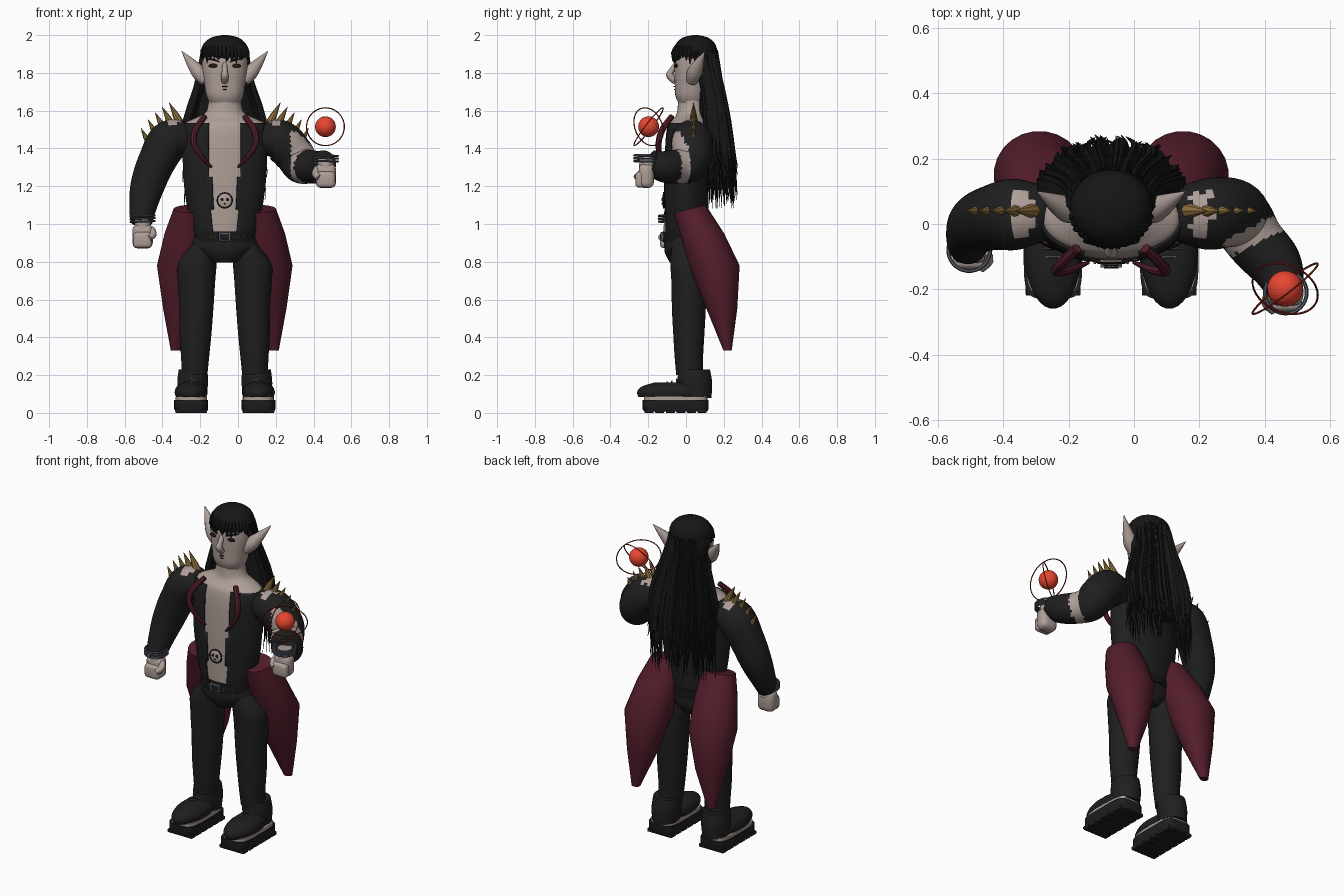
import bpy, bmesh, math, random
from mathutils import Vector, Matrix

random.seed(4)
if bpy.data.objects.get("Cube"):
    bpy.data.objects.remove(bpy.data.objects["Cube"])
CENTRE_X = -0.07


def material(name, *rgb):
    m = bpy.data.materials.new(name)
    m.use_nodes = True
    m.diffuse_color = (*rgb, 1)
    m.node_tree.nodes["Principled BSDF"].inputs["Base Color"].default_value = (*rgb, 1)
    return m


skin = material("pale skin", .42, .34, .31)
black = material("black cloth", .0135, .0135, .0135)
hair = material("black hair", .008, .008, .008)
wine = material("wine red", .088, .0125, .024)
gold = material("gold", .3, .18, .055)
metal = material("blue steel", .09, .1, .14)
glow = material("orb red", .8, .06, .03)
ringred = material("dark ring red", .26, .018, .012)


def put(bm, name, mats, rule=None, angle=35):
    """Turn a bmesh into a named, shaded object."""
    bmesh.ops.recalc_face_normals(bm, faces=bm.faces)
    for f in bm.faces:
        f.smooth = True
        if rule:
            f.material_index = rule(f.calc_center_median(), f.normal)
    me = bpy.data.meshes.new(name)
    bm.to_mesh(me)
    bm.free()
    for m in mats if isinstance(mats, list) else [mats]:
        me.materials.append(m)
    me.set_sharp_from_angle(angle=math.radians(angle))
    ob = bpy.data.objects.new(name, me)
    ob.location.x = CENTRE_X
    bpy.context.collection.objects.link(ob)
    return ob


def bridge(bm, rings, caps=True):
    loops = [[bm.verts.new(p) for p in r] for r in rings]
    n = len(loops[0])
    for a, b in zip(loops, loops[1:]):
        for i in range(n):
            bm.faces.new((a[i], a[(i + 1) % n], b[(i + 1) % n], b[i]))
    if caps:
        bm.faces.new(loops[0])
        bm.faces.new(loops[-1])


def smooth_path(pts, steps):
    """Catmull-Rom resampling of vectors of any size."""
    pts = [Vector(p) for p in pts]
    if steps == 1:
        return pts
    ext = [pts[0]] + pts + [pts[-1]]
    out = []
    for a, b, c, d in zip(ext, ext[1:], ext[2:], ext[3:]):
        for k in range(steps):
            t = k / steps
            out.append(b + (c - a) * (t / 2) + (a * 2 - b * 5 + c * 4 - d) * (t * t / 2)
                       + (b * 3 - a - c * 3 + d) * (t ** 3 / 2))
    return out + [pts[-1]]


def stack(bm, rows, n=32, power=2, steps=3, caps=True):
    """Loft of rounded sections given as (z, cx, cy, rx, ry)."""
    rings = []
    for z, cx, cy, rx, ry in smooth_path(rows, steps):
        ring = []
        for i in range(n):
            a = 2 * math.pi * (i + .5) / n
            c, s = math.cos(a), math.sin(a)
            ring.append((cx + rx * math.copysign(abs(c) ** (2 / power), c),
                         cy + ry * math.copysign(abs(s) ** (2 / power), s), z))
        rings.append(ring)
    bridge(bm, rings, caps)
    return bm


def tube(bm, pts, n=12, steps=4):
    """Round tube through (x, y, z, radius) points."""
    path = smooth_path(pts, steps)
    pos = [p.to_3d() for p in path]
    q, old, rings = None, None, []
    for i, p in enumerate(pos):
        t = (pos[min(i + 1, len(pos) - 1)] - pos[max(i - 1, 0)]).normalized()
        q = old.rotation_difference(t) @ q if q else t.to_track_quat('Z', 'Y')
        old = t
        rings.append([p + q @ Vector((math.cos(a), math.sin(a), 0)) * path[i][3]
                      for a in (2 * math.pi * k / n for k in range(n))])
    bridge(bm, rings)
    return bm


def ball(bm, loc, size, seg=20):
    bmesh.ops.create_uvsphere(bm, u_segments=seg, v_segments=seg // 2, radius=1,
                              matrix=Matrix.Translation(loc) @ Matrix.Diagonal((*size, 1)))
    return bm


def box(bm, loc, size, bevel=.012):
    part = bmesh.new()
    bmesh.ops.create_cube(part, size=1, matrix=Matrix.Translation(loc) @ Matrix.Diagonal((*size, 1)))
    bmesh.ops.bevel(part, geom=part.edges[:], offset=bevel, segments=3, profile=.5, affect='EDGES')
    tmp = bpy.data.meshes.new("tmp")
    part.to_mesh(tmp)
    part.free()
    bm.from_mesh(tmp)
    bpy.data.meshes.remove(tmp)
    return bm


def ring(bm, loc, u, v, radius, thick):
    """Hoop spanned by the two directions u and v."""
    pts = []
    for k in range(41):
        a = 2 * math.pi * k / 40
        p = Vector(loc) + (Vector(u) * math.cos(a) + Vector(v) * math.sin(a)) * radius
        pts.append((*p, thick))
    return tube(bm, pts, 6, 1)


# Torso, neck and open jacket
coat = [(.93, 0, 0, .16, .115), (1.0, 0, 0, .18, .118), (1.12, 0, 0, .205, .12), (1.25, 0, 0, .22, .122),
        (1.4, 0, .005, .224, .125), (1.49, 0, .012, .226, .125), (1.535, 0, .018, .218, .118)]
body = [(z, x, y, rx - .01, ry - .01) for z, x, y, rx, ry in coat]
body += [(1.56, 0, .025, .16, .09), (1.6, 0, .03, .095, .076), (1.72, 0, .03, .086, .07)]
put(stack(bmesh.new(), body), "torso", skin)
bm = stack(bmesh.new(), coat, n=72, caps=False)
front = [f for f in bm.faces for c in [f.calc_center_median()]
         if c.y < 0 and abs(c.x) < .062 + (c.z - .95) * .045]
bmesh.ops.delete(bm, geom=front, context='FACES')
jacket = put(bm, "jacket", black)
thick = jacket.modifiers.new("thickness", 'SOLIDIFY')
thick.thickness = .008

# Hips, belt, buckle and studs
put(stack(bmesh.new(), [(.795, 0, 0, .075, .085), (.84, 0, 0, .135, .11), (.88, 0, 0, .175, .116),
                        (.95, 0, 0, .155, .114)]), "hips", black)
put(stack(bmesh.new(), [(.905, 0, 0, .165, .124), (.96, 0, 0, .16, .122)], steps=1), "belt", hair)
put(box(bmesh.new(), (0, -.126, .933), (.066, .016, .048), .004), "belt_buckle", metal)
put(box(bmesh.new(), (0, -.134, .933), (.044, .006, .028), .002), "buckle_centre", black)
bm = bmesh.new()
for s in (-1, 1):
    for x in (.05, .075, .1):
        ball(bm, (s * x, -.124 * math.sqrt(1 - (x / .163) ** 2), .933), (.005, .005, .005), 8)
put(bm, "belt_studs", gold)

# Belly medallion
bm = ring(bmesh.new(), (0, -.119, 1.125), (1, 0, 0), (0, 0, 1), .04, .004)
for x, z, r in ((-.014, 1.13, .009), (.014, 1.13, .009), (0, 1.108, .004)):
    ball(bm, (x, -.127, z), (r, .004, r), 10)
put(bm, "medallion_marks", hair)
put(ball(bmesh.new(), (0, -.117, 1.125), (.04, .01, .04)), "medallion", skin)

# Head, nose, eyes, brows, mouth
put(stack(bmesh.new(), [(1.64, 0, .03, .08, .07), (1.68, 0, .025, .098, .082), (1.74, 0, .03, .108, .09),
                        (1.8, 0, .035, .118, .097), (1.88, 0, .04, .12, .1), (1.95, 0, .045, .1, .08),
                        (1.985, 0, .045, .05, .04)], power=2.3), "head", skin)
put(tube(bmesh.new(), [(0, -.052, 1.85, .012), (0, -.08, 1.805, .016), (0, -.085, 1.785, .02),
                       (0, -.055, 1.755, .018)]), "nose", skin)
bm, brows, iris = bmesh.new(), bmesh.new(), bmesh.new()
for s in (-1, 1):
    ball(bm, (s * .06, -.053, 1.838), (.027, .01, .011), 12)
    ball(iris, (s * .058, -.062, 1.838), (.006, .003, .006), 10)
    tube(brows, [(s * .028, -.064, 1.858, .004), (s * .06, -.058, 1.87, .006), (s * .095, -.032, 1.874, .003)], 6)
put(bm, "eyes", hair)
put(iris, "irises", ringred)
put(brows, "eyebrows", hair)
bm = ball(bmesh.new(), (0, -.062, 1.728), (.017, .006, .003), 10)
put(ball(bm, (0, -.059, 1.712), (.012, .006, .003), 10), "mouth", hair)

# Hair cap, back mass, long strands and fringe
put(stack(bmesh.new(), [(1.875, 0, .05, .122, .11), (1.92, 0, .05, .126, .116), (1.96, 0, .05, .108, .1),
                        (1.988, 0, .05, .07, .065), (2.0, 0, .05, .015, .015)]), "hair_cap", hair)
put(stack(bmesh.new(), [(1.93, 0, .08, .1, .08), (1.82, 0, .105, .116, .07), (1.7, 0, .125, .135, .065),
                        (1.55, 0, .14, .17, .075), (1.42, 0, .15, .165, .07), (1.32, 0, .16, .1, .05)]),
    "hair_mass", hair)
bm = bmesh.new()
for i in range(170):
    a = math.radians(random.uniform(-98, 98))
    s, c, r = math.sin(a), math.cos(a), random.uniform(.86, 1.08)
    end = random.uniform(-.03, .03)
    tube(bm, [(.118 * s, .055 + .105 * c, random.uniform(1.84, 1.92), .01),
              (.145 * s * r, .1 + .085 * c * r, 1.72, .015), (.2 * s * r, .115 + .105 * c * r, 1.54, .014),
              (.2 * s * r, .12 + .125 * c * r, 1.38, .009),
              (.19 * s * r + end, .125 + .14 * c * r, random.uniform(1.08, 1.34), .001)], 4, 2)
put(bm, "hair_strands", hair)
bm = bmesh.new()
for i in range(17):
    a = math.radians(-76 + i * 9.5)
    s, c = math.sin(a), math.cos(a)
    tube(bm, [(.11 * s, .05 - .1 * c, 1.94, .012), (.122 * s, .05 - .116 * c, 1.905, .014),
              (.126 * s + random.uniform(-.012, .012), .05 - .122 * c, 1.878 - random.uniform(0, .035), .002)], 5, 2)
put(bm, "fringe", hair)

# Mirrored parts
leg = [(.92, .1, .01, .05, .08), (.8, .143, .012, .1, .095), (.7, .15, .015, .1, .093), (.55, .15, .015, .09, .09),
       (.42, .155, .015, .085, .083), (.3, .157, .015, .075, .076), (.2, .16, .02, .068, .072)]
tail = [(1.08, .173, .02, .098, .085), (.95, .197, .085, .123, .118), (.78, .22, .15, .14, .135),
        (.55, .235, .19, .092, .082), (.33, .26, .22, .026, .022)]
toe = [(.084, .178, -.08, .08, .172), (.11, .178, -.08, .088, .18), (.14, .178, -.075, .076, .16),
       (.16, .178, -.06, .045, .11)]
ankle = [(.08, .172, .05, .075, .085), (.16, .17, .047, .082, .092), (.23, .168, .043, .076, .084)]
sole = [(.008, .178, -.055, .084, .168), (.02, .178, -.055, .09, .175), (.068, .178, -.055, .09, .175)]
welt = [(.064, .178, -.055, .084, .169), (.086, .178, -.055, .084, .169)]


def flip(rows, s):
    return [(z, x * s, *rest) for z, x, *rest in rows]


for s, side in ((1, "left"), (-1, "right")):
    put(stack(bmesh.new(), flip(leg, s)), side + "_leg", black)
    bm = stack(bmesh.new(), flip(tail, s), n=24, steps=1)
    for v in bm.verts:
        if v.co.z > 1:
            v.co.z += .25 * (v.co.y - .02)
    put(bm, side + "_coat_tail", wine, angle=50)
    put(stack(stack(bmesh.new(), flip(toe, s)), flip(ankle, s)), side + "_shoe", black)
    bm = stack(bmesh.new(), flip(sole, s), power=5, steps=1)
    for k in range(6):
        box(bm, (s * .178, -.195 + k * .056, .01), (.168, .048, .02), .004)
    put(bm, side + "_sole", black)
    put(stack(bmesh.new(), flip(welt, s), power=4, steps=1), side + "_welt", skin)
    bm = bmesh.new()
    for y, z in ((-.05, .178), (-.075, .168), (-.1, .162)):
        tube(bm, [(s * .178 - .05, y, z - .02, .004), (s * .178, y, z, .004), (s * .178 + .05, y, z - .02, .004)], 6)
    put(bm, side + "_laces", metal)
    put(tube(bmesh.new(), [(s * .1, .03, 1.755, .03), (s * .135, .045, 1.8, .04), (s * .18, .07, 1.855, .025),
                           (s * .228, .1, 1.915, .001)]), side + "_ear", skin)
    put(tube(bmesh.new(), [(s * .105, -.075, 1.57, .015), (s * .155, -.125, 1.5, .017), (s * .165, -.145, 1.43, .016),
                           (s * .125, -.14, 1.36, .013), (s * .07, -.118, 1.3, .006)], 8), side + "_lapel", wine)
    bm = bmesh.new()
    for k in range(5):
        x, z = .23 + k * .04, 1.535 - k * .01 - .004 * k * k
        tip = .108 - k * .008
        tube(bm, [(s * x, .04, z - .02, .026 - k * .002), (s * (x + .03), .04, z + tip * .4, .017 - k * .001),
                  (s * (x + .065 - k * .003), .04, z + tip, .001)], 8, 2)
    put(bm, side + "_shoulder_spikes", gold)


# Sleeves, torn open at the shoulder tops and at the raised elbow
def bare(c, n):
    torn = random.uniform(-.01, .01)
    top = n.z > .75 and .24 < abs(c.x) + torn < .305 and -.04 < c.y + torn < .105
    band = c.x > .35 and -.065 < c.y - (c.x - .44) * .5 + torn * .6 < -.003
    return int(top or band)


left_arm = [(.17, .03, 1.445, .072), (.285, .03, 1.445, .108), (.365, .035, 1.37, .106), (.4, .01, 1.315, .098),
            (.44, -.05, 1.303, .09), (.5, -.12, 1.305, .083), (.53, -.185, 1.33, .064)]
right_arm = [(-.17, .03, 1.445, .072), (-.285, .03, 1.445, .108), (-.36, .02, 1.33, .1), (-.41, 0, 1.2, .09),
             (-.435, -.04, 1.08, .071), (-.44, -.07, 1.01, .058)]
put(tube(bmesh.new(), left_arm, 40, 10), "left_sleeve", [black, skin], bare)
put(tube(bmesh.new(), right_arm, 40, 10), "right_sleeve", [black, skin], bare)

# Fists and bracelets
for side, s, x, y, z in (("left", 1, .535, -.215, 1.255), ("right", -1, -.435, -.085, .935)):
    bm = box(bmesh.new(), (x, y + .005, z), (.108, .08, .13), .03)
    tube(bm, [(x, y + .01, z + .03, .045), (x, y + .01, z + .1, .042)], 14, 1)
    box(bm, (x, y - .028, z - .02), (.1, .05, .085), .02)
    tube(bm, [(x - s * .045, y, z + .04, .018), (x - s * .055, y - .025, z + .01, .02),
              (x - s * .035, y - .05, z - .01, .016)], 10)
    put(bm, side + "_hand", skin, angle=60)
    bm = bmesh.new()
    for k in range(3):
        ring(bm, (x, y + .005, z + .078 + k * .015), (1, 0, -s * .04), (0, 1, 0), .064, .006)
    put(bm, side + "_bracelets", metal)

# Floating orb with two slanted hoops
orb = (.533, -.198, 1.515)
put(ball(bmesh.new(), orb, (.055, .055, .055), 32), "orb", glow)
bm = ring(bmesh.new(), orb, (1, .75, 0), (0, -.2, 1), .1, .0032)
ring(bm, orb, (1, -.2, 0), (0, .75, 1), .1, .0032)
put(bm, "orb_hoops", ringred)
